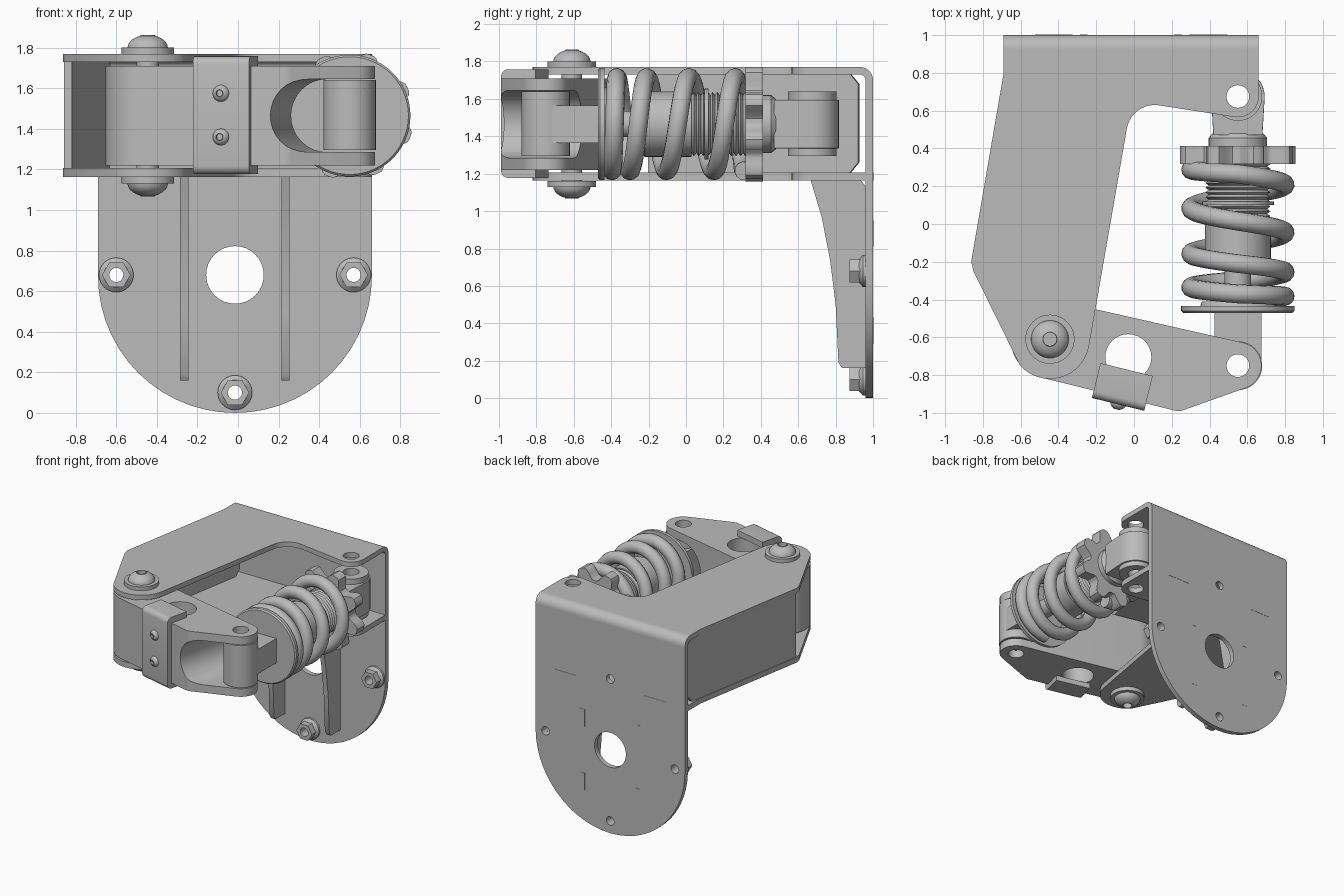
import bpy, bmesh
from math import sin, cos, radians, pi
from mathutils import Matrix, Vector

if "Cube" in bpy.data.objects:
    bpy.data.objects.remove(bpy.data.objects["Cube"], do_unlink=True)

grey = bpy.data.materials.new("machined grey")
grey.use_nodes = True
grey.diffuse_color = (0.5, 0.5, 0.5, 1)
grey.node_tree.nodes["Principled BSDF"].inputs["Base Color"].default_value = (0.5, 0.5, 0.5, 1)

Move = Matrix.Translation
IDENT = Matrix.Identity(4)
XZ = Matrix.Rotation(pi / 2, 4, 'X')        # drawn in x-z, facing the front
YZ = Matrix(((0, 0, 1, 0), (1, 0, 0, 0), (0, 1, 0, 0), (0, 0, 0, 1)))  # drawn in y-z
ALONG_Y = Matrix.Rotation(-pi / 2, 4, 'X')  # lathe axis to +y


def finish(name, mesh, matrix=IDENT, angle=35):
    bm = bmesh.new()
    bm.from_mesh(mesh)
    bmesh.ops.remove_doubles(bm, verts=bm.verts, dist=0.0002)
    bmesh.ops.recalc_face_normals(bm, faces=bm.faces)
    bm.to_mesh(mesh)
    bm.free()
    mesh.transform(matrix)
    mesh.materials.clear()
    mesh.materials.append(grey)
    ob = bpy.data.objects.new(name, mesh)
    bpy.context.collection.objects.link(ob)
    bpy.ops.object.select_all(action='DESELECT')
    ob.select_set(True)
    bpy.context.view_layer.objects.active = ob
    bpy.ops.object.shade_smooth_by_angle(angle=radians(angle))
    return ob


def baked(ob):
    bpy.context.view_layer.update()
    deps = bpy.context.evaluated_depsgraph_get()
    return bpy.data.meshes.new_from_object(ob.evaluated_get(deps))


def from_curve(name, splines, matrix, closed, **settings):
    curve = bpy.data.curves.new(name, 'CURVE')
    for key, value in settings.items():
        setattr(curve, key, value)
    for pts in splines:
        s = curve.splines.new('POLY')
        s.points.add(len(pts) - 1)
        for p, co in zip(s.points, pts):
            p.co = (*co, 0, 1) if len(co) == 2 else (*co, 1)
        s.use_cyclic_u = closed
    temp = bpy.data.objects.new(name + " curve", curve)
    bpy.context.collection.objects.link(temp)
    mesh = baked(temp)
    bpy.data.objects.remove(temp, do_unlink=True)
    return finish(name, mesh, matrix)


def plate(name, outlines, thickness, matrix=IDENT):
    """Flat outline with holes, extruded evenly about its own plane."""
    return from_curve(name, outlines, matrix, True, dimensions='2D',
                      fill_mode='BOTH', extrude=thickness / 2)


def arc(cx, cy, r, a0, a1, n=10):
    angles = [radians(a0 + (a1 - a0) * i / n) for i in range(n + 1)]
    return [(cx + r * cos(a), cy + r * sin(a)) for a in angles]


def circle(cx, cy, r, n=32):
    return arc(cx, cy, r, 0, 360, n)[:-1]


def rect(x0, x1, y0, y1):
    return [(x0, y0), (x1, y0), (x1, y1), (x0, y1)]


def lathe(name, profile, matrix, seg=40):
    """Revolve a closed (radius, height) loop round local z."""
    bm = bmesh.new()
    rings = [[bm.verts.new((r * cos(2 * pi * i / seg), r * sin(2 * pi * i / seg), h))
              for i in range(seg)] for r, h in profile]
    for j in range(len(rings)):
        a, b = rings[j], rings[(j + 1) % len(rings)]
        if profile[j][0] + profile[(j + 1) % len(rings)][0] > 0:
            for i in range(seg):
                k = (i + 1) % seg
                bm.faces.new((a[i], a[k], b[k], b[i]))
    bmesh.ops.remove_doubles(bm, verts=bm.verts, dist=0.0001)
    bmesh.ops.dissolve_degenerate(bm, edges=bm.edges, dist=0.0001)
    mesh = bpy.data.meshes.new(name)
    bm.to_mesh(mesh)
    bm.free()
    return finish(name, mesh, matrix)


def tube(name, r_in, r_out, h0, h1, matrix):
    return lathe(name, [(r_in, h0), (r_out, h0), (r_out, h1), (r_in, h1)], matrix)


def dome(r, h0, h1, socket):
    """Button-head profile with a recess."""
    curve = [(r * cos(a), h0 + (h1 - h0) * sin(a)) for a in (0, 0.25, 0.5, 0.75, 1.0, 1.18)]
    low = h0 + (h1 - h0) * 0.4
    return [(0, h0)] + curve + [(socket, h1), (socket, low), (0, low)]


PIVOT, EYE_FRONT, EYE_BACK = (-0.445, -0.61), (0.55, -0.75), (0.55, 0.675)
AX, AZ, MID = 0.55, 1.465, -0.015

# Bracket: back plate, bend, upper and lower arms
holes = [circle(MID, 0.68, 0.142)] + [circle(x, z, 0.035, 20) for x, z in
         ((-0.6, 0.68), (0.57, 0.68), (MID, 0.1), (MID, 1.26))]
plate("back_plate", [[(0.66, 1.7), (-0.69, 1.7)] + arc(MID, 0.675, 0.675, 180, 360, 28)] + holes,
      0.04, Move((0, 0.98, 0)) @ XZ)
plate("bracket_bend", [arc(0.93, 1.7, 0.07, 0, 90) + arc(0.93, 1.7, 0.03, 90, 0)],
      1.35, Move((MID, 0, 0)) @ YZ)


def bracket_arm(name, back_y, z0, z1):
    outline = ([(0.66, back_y)] + arc(*EYE_BACK, 0.11, 0, -100) + arc(0.11, 0.48, 0.15, 83, 171)
               + arc(*PIVOT, 0.21, -10, -140, 16)
               + [(-0.85, -0.25), (-0.862, -0.2), (-0.69, 0.8), (-0.69, back_y)])
    plate(name, [outline, circle(*EYE_BACK, 0.06)], z1 - z0, Move((0, 0, (z0 + z1) / 2)))


bracket_arm("bracket_top", 0.93, 1.73, 1.77)
bracket_arm("bracket_bottom", 0.96, 1.163, 1.207)

# Side wall of the bracket, chamfered at its ends
wall = [(0, 1.2), (1.09, 1.2), (1.14, 1.26), (1.14, 1.68), (1.09, 1.74), (0, 1.74)]
lean = Matrix.Rotation(radians(-9.8), 4, 'Z')
plate("side_wall", [wall], 0.04, Move((-0.838, -0.2, 0)) @ lean @ YZ)

# Stiffening ribs and their tab ends
rib = [(0.97, 0.16), (0.835, 0.16), (0.815, 0.19), (0.8, 0.5), (0.77, 0.74),
       (0.725, 0.97), (0.665, 1.17), (0.93, 1.17), (0.97, 1.12)]
for side in (-1, 1):
    x = MID + side * 0.25
    plate("rib", [rib], 0.04, Move((x, 0, 0)) @ YZ)
    for z in (0.36, 0.88):
        plate("rib_tab", [rect(x - 0.02, x + 0.02, z - 0.07, z + 0.07)], 0.006,
              Move((0, 0.999, 0)) @ XZ)
    x = MID + side * 0.41
    plate("shelf_tab", [rect(x - 0.1, x + 0.1, 1.163, 1.207)], 0.006, Move((0, 0.999, 0)) @ XZ)

# Flanged nuts on the back plate
for x, z in ((-0.6, 0.68), (0.57, 0.68), (MID, 0.1)):
    plate("nut", [circle(x, z, 0.07, 6), circle(x, z, 0.035, 20)], 0.07, Move((0, 0.91, 0)) @ XZ)
    lathe("nut_flange", [(0.035, 0.925), (0.062, 0.925), (0.085, 0.945), (0.085, 0.962),
                         (0.035, 0.962)], Move((x, 0, z)) @ ALONG_Y)

# Swing arm: solid block with a rounded slot cut through its free end
outline = (arc(*PIVOT, 0.208, 77, 256, 20) + arc(0.235, -0.915, 0.075, 256, 290, 5)
           + arc(*EYE_FRONT, 0.125, -68, 77, 14))
arm = plate("arm_blank", [outline, circle(-0.03, -0.705, 0.122), circle(*EYE_FRONT, 0.06)],
            0.49, Move((0, 0, AZ)))
TILT = Matrix.Rotation(radians(-13.8), 4, 'Z')
slot = arc(0.18, AZ, 0.18, 90, 270, 16) + [(0.9, AZ - 0.18), (0.9, AZ + 0.18)]
cutter = plate("slot_cutter", [slot], 1.6, Move((0.16, -0.97, 0)) @ TILT @ XZ)
cutter.hide_render = True
cut = arm.modifiers.new("slot", 'BOOLEAN')
cut.operation, cut.solver, cut.object = 'DIFFERENCE', 'EXACT', cutter
finish("swing_arm", baked(arm))
for ob in (arm, cutter):
    bpy.data.objects.remove(ob, do_unlink=True)

# Clip wrapped round the arm, with two screws
CLIP = Move((-0.075, -0.916, 0)) @ TILT
clip = ([(0.15, 1.177)] + arc(0, 1.217, 0.04, 270, 180, 5) + arc(0, 1.718, 0.04, 180, 90, 5)
        + [(0.15, 1.758), (0.15, 1.71), (0, 1.71), (0, 1.22), (0.15, 1.22)])
plate("clip", [clip], 0.285, CLIP @ YZ)
for z in (1.36, 1.575):
    lathe("clip_screw", dome(0.042, 0.035, 0.068, 0.018), CLIP @ Move((0, 0, z)) @ XZ, 24)

# Pivot bolts, mirrored above and below
for flip in (1, -1):
    place = Move((*PIVOT, AZ)) @ Matrix.Diagonal((1, 1, flip, 1))
    lathe("pivot_bolt", dome(0.1, 0.333, 0.398, 0.035), place)
    lathe("pivot_washer", [(0, 0.303), (0.13, 0.303), (0.13, 0.335), (0, 0.335)], place)
    lathe("pivot_bushing", [(0, 0.24), (0.055, 0.24), (0.055, 0.31), (0, 0.31)], place)

# Shock absorber: end eyes with bushings
front_eye = arc(*EYE_FRONT, 0.125, 180, 360, 16) + [(0.675, -0.45), (0.425, -0.45)]
plate("front_eye", [front_eye, circle(*EYE_FRONT, 0.06)], 0.2, Move((0, 0, AZ)))
back_eye = arc(*EYE_BACK, 0.142, 0, 180, 16) + [(0.42, 0.47), (0.68, 0.47)]
eye = plate("back_eye", [back_eye, circle(*EYE_BACK, 0.06)], 0.26, Move((0, 0, AZ)))
bevel = eye.modifiers.new("rounding", 'BEVEL')
bevel.width, bevel.segments, bevel.limit_method = 0.045, 4, 'ANGLE'
bevel.angle_limit = radians(50)
for point in (EYE_FRONT, EYE_BACK):
    tube("eye_bushing", 0.06, 0.129, -0.17, 0.175, Move((*point, AZ)))

# Shock body: rod, cylinder, thread and rear collar
SHOCK = Move((AX, 0, AZ)) @ ALONG_Y
lathe("rod", [(0, -0.46), (0.07, -0.46), (0.07, -0.22), (0, -0.22)], SHOCK)
lathe("cylinder", [(0, -0.235), (0.16, -0.235), (0.175, -0.22), (0.175, 0.03), (0, 0.03)], SHOCK)
thread = [(0.155 + 0.017 * (i % 2), 0.03 + 0.0125 * i) for i in range(25)]
lathe("thread", [(0, 0.03)] + thread + [(0, 0.33)], SHOCK)
tube("lock_ring", 0.1, 0.19, 0.1, 0.12, SHOCK)
lathe("rear_collar", [(0, 0.4), (0.155, 0.4), (0.155, 0.455), (0.135, 0.48), (0, 0.48)], SHOCK)

# Spring seat with a raised lip
lathe("spring_seat", [(0, -0.47), (0.29, -0.47), (0.3, -0.46), (0.3, -0.435), (0.2, -0.435),
                      (0.19, -0.41), (0, -0.41)], SHOCK, 56)

# Lobed adjuster knob
lobes = []
for i in range(96):
    a = 2 * pi * i / 96
    r = 0.272 + 0.045 * max(-1, min(1, 1.5 * cos(8 * (a - radians(26)))))
    lobes.append((AX + r * cos(a), AZ + r * sin(a)))
knob = plate("adjuster_knob", [lobes], 0.095, Move((0, 0.365, 0)) @ XZ)
soft = knob.modifiers.new("soft edge", 'BEVEL')
soft.width, soft.segments, soft.limit_method = 0.012, 2, 'ANGLE'
soft.angle_limit = radians(60)

# Coil spring: y at each half turn, tighter toward the seat
pitch = [-0.395, -0.37, -0.3, -0.21, -0.105, 0.015, 0.15, 0.265, 0.31]
coil = []
for i in range(24 * (len(pitch) - 1) + 1):
    k = min(i // 24, len(pitch) - 2)
    f = i / 24 - k
    a = -pi / 2 + pi * i / 24
    coil.append((AX + 0.25 * cos(a), pitch[k] * (1 - f) + pitch[k + 1] * f, AZ + 0.25 * sin(a)))
from_curve("coil_spring", [coil], IDENT, False, dimensions='3D', bevel_depth=0.05,
           bevel_resolution=4, use_fill_caps=True)
